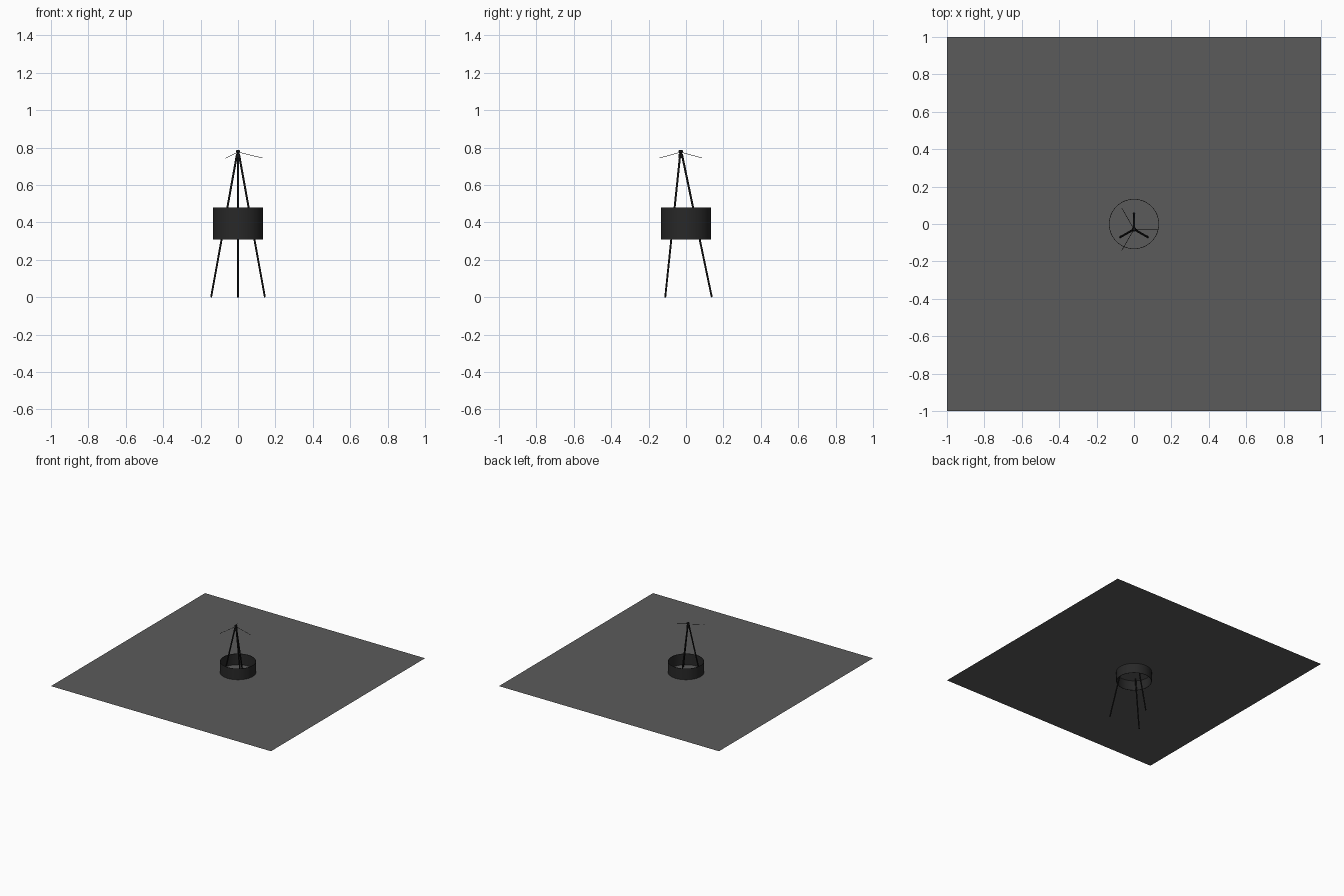
import bpy, bmesh, math
from mathutils import Vector

if "Cube" in bpy.data.objects:
    bpy.data.objects.remove(bpy.data.objects["Cube"])


def material(name, v):
    m = bpy.data.materials.new(name)
    m.diffuse_color = (v, v, v, 1)
    m.use_nodes = True
    m.node_tree.nodes["Principled BSDF"].inputs["Base Color"].default_value = m.diffuse_color
    return m


black = material("black metal", 0.008)
charcoal = material("charcoal shade", 0.021)
grey = material("grey panel", 0.105)


def finish(bm, name, mat, smooth=True):
    bmesh.ops.recalc_face_normals(bm, faces=bm.faces)
    me = bpy.data.meshes.new(name)
    bm.to_mesh(me)
    bm.free()
    me.materials.append(mat)
    ob = bpy.data.objects.new(name, me)
    bpy.context.collection.objects.link(ob)
    if smooth:
        bpy.ops.object.select_all(action='DESELECT')
        ob.select_set(True)
        bpy.context.view_layer.objects.active = ob
        bpy.ops.object.shade_smooth_by_angle(angle=math.radians(40))
    return ob


def rod(name, a, b, r1, r2, mat, sides=16):
    a, b = Vector(a), Vector(b)
    bm = bmesh.new()
    bmesh.ops.create_cone(bm, cap_ends=True, segments=sides,
                          radius1=r1, radius2=r2, depth=(b - a).length)
    ob = finish(bm, name, mat)
    ob.location = (a + b) / 2
    ob.rotation_mode = 'QUATERNION'
    ob.rotation_quaternion = (b - a).to_track_quat('Z', 'Y')
    return ob


def lathe(name, profile, mat, centre=(0, 0), steps=32, closed=False):
    bm = bmesh.new()
    vs = [bm.verts.new((r, 0, z)) for r, z in profile]
    edges = [bm.edges.new(p) for p in zip(vs, vs[1:])]
    if closed:
        edges.append(bm.edges.new((vs[-1], vs[0])))
    bmesh.ops.spin(bm, geom=vs + edges, cent=(0, 0, 0), axis=(0, 0, 1),
                   angle=math.tau, steps=steps)
    bmesh.ops.remove_doubles(bm, verts=bm.verts, dist=1e-5)
    ob = finish(bm, name, mat)
    ob.location = (*centre, 0)
    return ob


CY = -0.028   # tripod axis sits slightly forward of the centre


def polar(r, deg, z):
    a = math.radians(deg)
    return (r * math.cos(a), CY + r * math.sin(a), z)


# Flat square panel cutting through the middle of the drum
bm = bmesh.new()
bmesh.ops.create_grid(bm, x_segments=1, y_segments=1, size=1)
finish(bm, "square_panel", grey, smooth=False).location.z = 0.39

# Open drum shade
lathe("drum_shade", [(0.134, 0.308), (0.134, 0.481), (0.131, 0.481), (0.131, 0.308)],
      charcoal, steps=64, closed=True)

# Three splayed legs and three thin drooping shade wires
for i in range(3):
    rod(f"leg_{i + 1}", polar(0.166, 90 + 120 * i, 0), polar(0.006, 90 + 120 * i, 0.765),
        0.005, 0.0055, black)
    rod(f"shade_wire_{i + 1}", polar(0, 120 * i, 0.776), polar(0.132, 120 * i, 0.744),
        0.0013, 0.0013, black, 8)

# Turned hub and finial at the apex
lathe("top_hub", [(0, 0.745), (0.012, 0.745), (0.012, 0.765), (0.007, 0.768),
                  (0.007, 0.774), (0.011, 0.776), (0.011, 0.784), (0.008, 0.787), (0, 0.787)],
      black, centre=(0, CY), steps=24)
